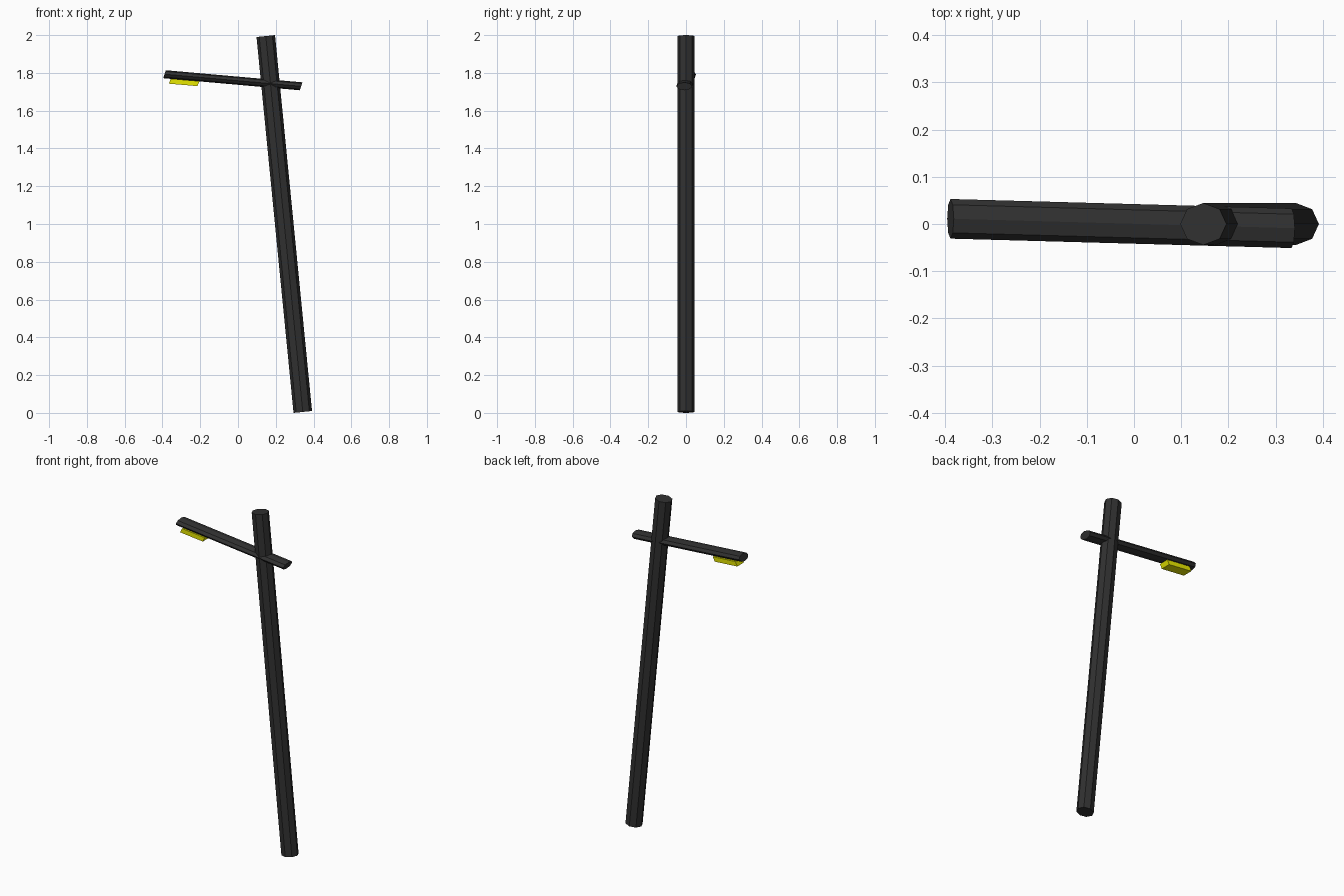
import bpy, math
from mathutils import Vector

if "Cube" in bpy.data.objects:
    bpy.data.objects.remove(bpy.data.objects["Cube"])


def material(name, color):
    m = bpy.data.materials.new(name)
    m.diffuse_color = color
    m.use_nodes = True
    m.node_tree.nodes["Principled BSDF"].inputs["Base Color"].default_value = m.diffuse_color
    return m


def bar(name, start, end, u, v, sides, mat, phase=0.0):
    """Straight prism between two centres; u and v are the section half axes."""
    u, v = Vector(u), Vector(v)
    verts = []
    for c in (Vector(start), Vector(end)):
        for i in range(sides):
            a = phase + 2 * math.pi * i / sides
            verts.append(c + u * math.cos(a) + v * math.sin(a))
    faces = [(i, (i + 1) % sides, sides + (i + 1) % sides, sides + i)
             for i in range(sides)]
    faces += [tuple(reversed(range(sides))), tuple(range(sides, 2 * sides))]
    me = bpy.data.meshes.new(name)
    me.from_pydata(verts, [], faces)
    me.materials.append(mat)
    # Make the winding point outwards whatever the axis order
    if (Vector(end) - Vector(start)).dot(u.cross(v)) < 0:
        me.flip_normals()
    ob = bpy.data.objects.new(name, me)
    bpy.context.collection.objects.link(ob)
    return ob


dark = material("dark_metal", (0.03, 0.03, 0.03, 1))
yellow = material("lamp_yellow", (0.8, 0.8, 0.0, 1))

# Leaning octagonal pole
bar("pole", (0.343, 0, 0.005), (0.147, 0, 1.995),
    (0.049, 0, 0.005), (0, 0.0445, 0), 8, dark)

# Flattened cross arm, slightly turned, with slanted ends
bar("cross_arm", (-0.389, 0.011, 1.793), (0.334, -0.009, 1.729),
    (0, 0.042, 0), (0.007, 0, 0.021), 8, dark)

# Thin lamp panel hanging under the long end of the arm
r2 = math.sqrt(2)
bar("lamp_panel", (-0.361, 0.010, 1.756), (-0.209, 0.006, 1.743),
    (0, 0.031 * r2, 0), (0.006 * r2, 0, 0.013 * r2), 4, yellow, math.pi / 4)
